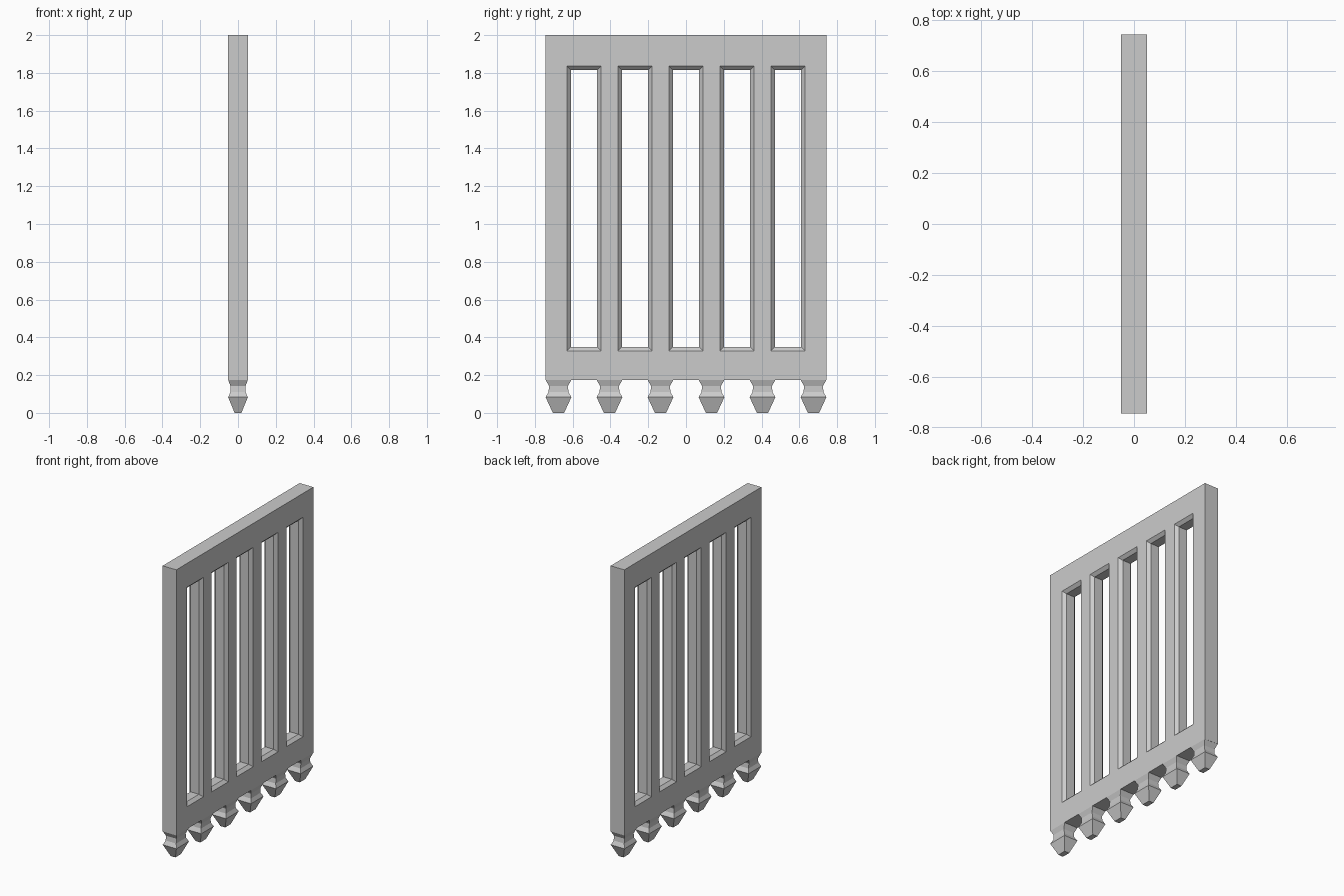
import bpy, bmesh

cube = bpy.data.objects.get("Cube")
if cube:
    bpy.data.objects.remove(cube)

HALF_X, HALF_Y = 0.052, 0.744      # half thickness, half width
BASE, TOP = 0.175, 2.0             # panel bottom and top
PITCH = 0.27                       # spacing of slots and spikes
SLOT_HALF, CHAMFER = 0.07, 0.02
SLOT_Z = (0.348, 1.816)

metal = bpy.data.materials.new("grey metal")
metal.use_nodes = True
colour = (0.6, 0.6, 0.6, 1)
metal.diffuse_color = colour
metal.node_tree.nodes["Principled BSDF"].inputs["Base Color"].default_value = colour


def make_object(name, bm):
    bmesh.ops.recalc_face_normals(bm, faces=bm.faces)
    mesh = bpy.data.meshes.new(name)
    bm.to_mesh(mesh)
    bm.free()
    mesh.materials.append(metal)
    obj = bpy.data.objects.new(name, mesh)
    bpy.context.collection.objects.link(obj)
    return obj


# Barred panel: a grid with the slot cells left out, extruded, slot rims chamfered
def make_panel():
    ys = [-HALF_Y]
    for i in range(-2, 3):
        ys += [i * PITCH - SLOT_HALF, i * PITCH + SLOT_HALF]
    ys.append(HALF_Y)
    zs = [BASE, *SLOT_Z, TOP]
    bm = bmesh.new()
    grid = [[bm.verts.new((-HALF_X, y, z)) for z in zs] for y in ys]
    for i in range(len(ys) - 1):
        for j in range(len(zs) - 1):
            if i % 2 == 1 and j == 1:
                continue
            bm.faces.new((grid[i][j], grid[i + 1][j],
                          grid[i + 1][j + 1], grid[i][j + 1]))
    result = bmesh.ops.extrude_face_region(bm, geom=bm.faces[:], use_keep_orig=True)
    moved = [g for g in result["geom"] if isinstance(g, bmesh.types.BMVert)]
    bmesh.ops.translate(bm, verts=moved, vec=(2 * HALF_X, 0, 0))
    bmesh.ops.recalc_face_normals(bm, faces=bm.faces)

    def inside(v):
        return abs(v.co.y) < HALF_Y - 0.01 and BASE + 0.01 < v.co.z < TOP - 0.01

    rims = [e for e in bm.edges
            if all(inside(v) for v in e.verts)
            and abs(e.verts[0].co.x - e.verts[1].co.x) < 0.01
            and e.calc_face_angle(0) > 1]
    bmesh.ops.bevel(bm, geom=rims, offset=CHAMFER, offset_type='OFFSET',
                    segments=1, profile=0.5, affect='EDGES')
    make_object("barred_panel", bm)


# Four-sided spike: rectangular rings (height, half depth, half width)
def make_spike(number, y):
    rings = [(0, 0.018, 0.03), (0.083, HALF_X, 0.068), (0.11, 0.04, 0.053),
             (0.142, 0.04, 0.05), (BASE, HALF_X, 0.068)]
    bm = bmesh.new()
    loops = [[bm.verts.new((sx * a, y + sy * b, z))
              for sx, sy in ((-1, -1), (1, -1), (1, 1), (-1, 1))]
             for z, a, b in rings]
    for low, high in zip(loops, loops[1:]):
        for k in range(4):
            n = (k + 1) % 4
            bm.faces.new((low[k], low[n], high[n], high[k]))
    bm.faces.new(loops[0])
    bm.faces.new(loops[-1])
    make_object(f"spike_{number}", bm)


make_panel()
for i in range(6):
    make_spike(i + 1, (i - 2.5) * PITCH)
